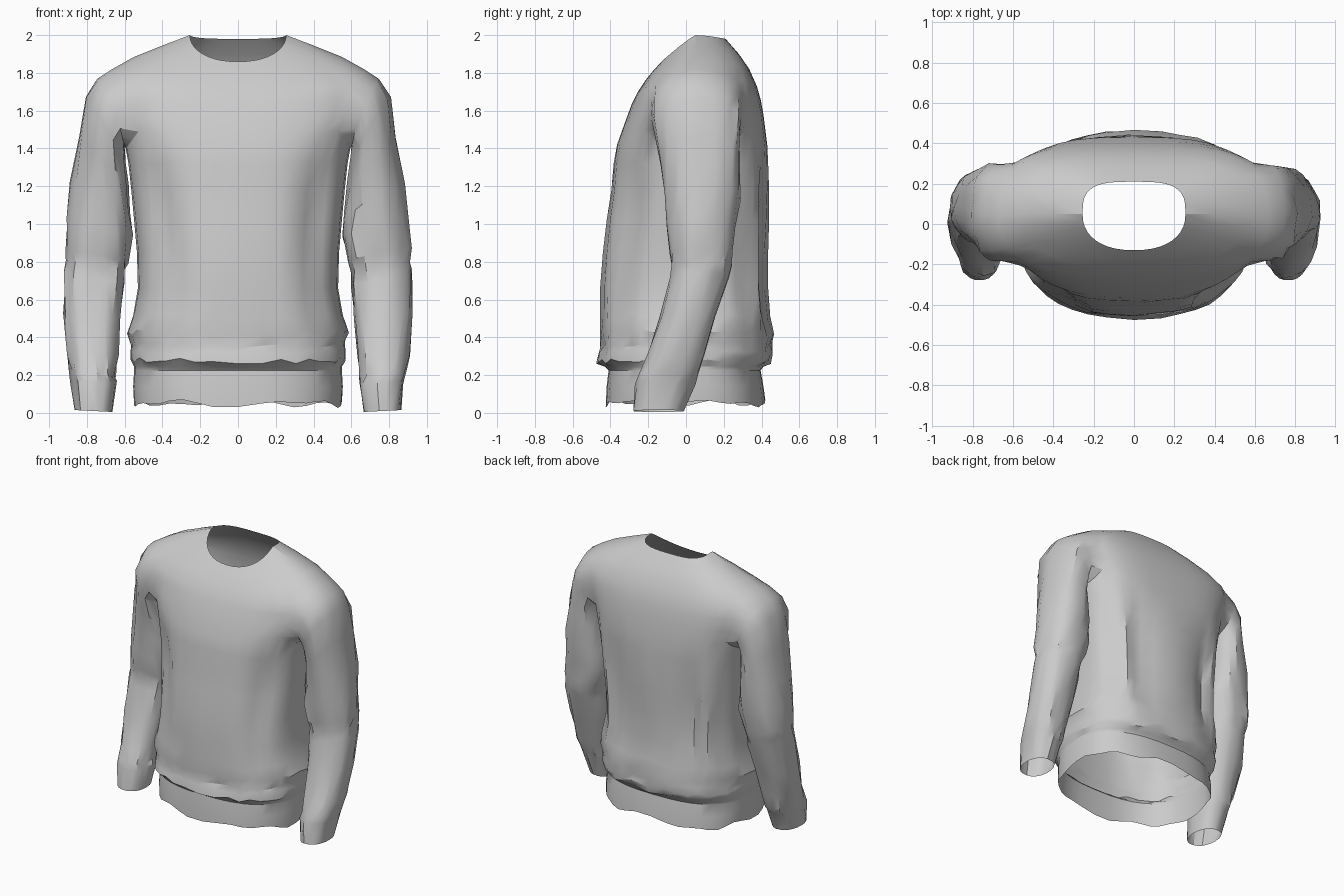
import bpy, bmesh, math, random

if "Cube" in bpy.data.objects:
    bpy.data.objects.remove(bpy.data.objects["Cube"])

random.seed(4)
N = 40          # columns around the torso
K = 4           # columns either side of the armhole centre
bm = bmesh.new()

# Torso rows below the armhole: z, half width, front y, back y
LOWER = [
    (0.05, .55, -.425, .42), (0.14, .555, -.42, .41), (0.225, .55, -.41, .395),
    (0.245, .55, -.43, .41), (0.265, .57, -.475, .45), (0.31, .57, -.462, .468),
    (0.345, .565, -.452, .462), (0.41, .587, -.455, .468), (0.50, .555, -.457, .445),
    (0.66, .53, -.455, .435), (0.85, .535, -.44, .435), (1.02, .55, -.42, .44),
    (1.18, .565, -.395, .44), (1.32, .58, -.383, .435), (1.42, .60, -.365, .43),
]
# Yoke rows up to the neck: half width, front y, back y, side z, front z, back z
YOKE = [
    (.66, -.315, .41, 1.57, 1.56, 1.58), (.69, -.285, .395, 1.70, 1.64, 1.66),
    (.68, -.255, .375, 1.82, 1.70, 1.73), (.55, -.215, .335, 1.885, 1.76, 1.82),
    (.40, -.175, .28, 1.945, 1.81, 1.90), (.255, -.13, .21, 2.0, 1.86, 1.98),
]
rows = [(w, f, b, z, z, z) for z, w, f, b in LOWER] + YOKE
ARM_LO, ARM_HI = len(LOWER) - 1, len(LOWER) + 2


def torso_point(i, j):
    w, f, b, zs, zf, zb = rows[i]
    a = 2 * math.pi * j / N
    c, s = math.cos(a), math.sin(a)
    yc = .05 if i > ARM_HI else .02
    p = .78 if s < 0 or i < 8 else .62
    if i == len(rows) - 1 and s < 0:
        p = .88
    depth, zm = (b - yc, zb) if s > 0 else (yc - f, zf)
    x = w * math.copysign(abs(c) ** p, c)
    y = yc + depth * math.copysign(abs(s) ** p, s)
    z = zs + (zm - zs) * abs(s)
    # drape folds fanning down from the armpits
    if .3 < z < 1.4:
        env = math.sin(math.pi * (z - .3) / 1.1)
        side = min(1, 2.2 * abs(c)) * abs(s) * (1.3 if s > 0 else .7)
        k = 1 - .065 * env * side * (1 + math.cos(9 * a + 1.3 * z))
        if s < 0:   # hollow beside the chest panel
            k -= .13 * math.exp(-((abs(c) - .74) / .17) ** 2 - ((z - 1.1) / .28) ** 2)
        x, y = x * (1 + (k - 1) * .25), y * k
    # raised armhole corners
    if i == ARM_LO:
        z += .10 * max(0, 1 - abs(abs(s) - .588) / .35)
    # bunched roll above the hem band, and the uneven hem edge
    if 4 <= i <= 8:
        z += random.uniform(-.015, .015) + .02 * abs(c)
        y *= 1 + random.uniform(-.025, .01)
    if i == 0:
        z += .012 * math.sin(9 * a + 1) + .012 * math.sin(5 * a)
    return x, y, z


def bridge(r0, r1):
    n = len(r0)
    for j in range(n):
        bm.faces.new((r0[j], r0[(j + 1) % n], r1[(j + 1) % n], r1[j]))


# Torso shell with the two armholes left open
grid = [[bm.verts.new(torso_point(i, j)) for j in range(N)] for i in range(len(rows))]
for i in range(len(rows) - 1):
    for j in range(N):
        near = min((j + .5) % (N / 2), N / 2 - (j + .5) % (N / 2))
        if ARM_LO <= i < ARM_HI and near < K:
            continue
        n = (j + 1) % N
        bm.faces.new((grid[i][j], grid[i][n], grid[i + 1][n], grid[i + 1][j]))

# Sleeve rings: outer x, outer z, inner x, inner z, front y, back y
SLEEVE = [
    (.75, 1.785, .60, 1.42, -.19, .30), (.80, 1.67, .60, 1.35, -.18, .295),
    (.842, 1.46, .585, 1.22, -.14, .29), (.88, 1.22, .565, 1.06, -.11, .28),
    (.905, 1.03, .555, .94, -.10, .265), (.918, .87, .585, .80, -.09, .25),
    (.908, .81, .60, .75, -.08, .235), (.92, .75, .60, .68, -.09, .22),
    (.918, .52, .62, .50, -.135, .165), (.905, .30, .635, .30, -.205, .10),
    (.888, .21, .65, .20, -.25, .07), (.88, .16, .648, .16, -.265, .045),
    (.865, .015, .665, .005, -.28, -.01),
]

# Sleeves grown out of the armhole loops, mirrored left and right
seam = []
for side in (1, -1):
    def col(k):
        return k % N if side > 0 else (N // 2 - k) % N
    span = range(-K, K + 1)
    mid_rows = range(ARM_LO + 1, ARM_HI)
    loop = [grid[ARM_LO][col(k)] for k in span]
    loop += [grid[i][col(K)] for i in mid_rows]
    loop += [grid[ARM_HI][col(k)] for k in reversed(span)]
    loop += [grid[i][col(-K)] for i in reversed(mid_rows)]
    n = len(loop)
    prev = loop
    seam += loop
    for r, (xo, zo, xi, zi, f, b) in enumerate(SLEEVE):
        ring = []
        for j in range(n):
            t = 2 * math.pi * (j - K) / n
            c, s = -math.cos(t), math.sin(t)
            c = math.copysign(abs(c) ** .9, c)
            s = math.copysign(abs(s) ** .9, s)
            jit = 0 if r in (0, len(SLEEVE) - 1) else .011
            x = (xo + xi) / 2 + c * (xo - xi) / 2 + random.uniform(-jit, jit)
            y = (f + b) / 2 + s * (b - f) / 2 + random.uniform(-jit, jit)
            z = (zo + zi) / 2 + c * (zo - zi) / 2 + random.uniform(-jit, jit)
            ring.append(bm.verts.new((side * x, y, z)))
        bridge(prev, ring)
        prev = ring
        if r == 0:
            seam += ring

# Clean up, relax the armhole seams and shade
bmesh.ops.delete(bm, geom=[v for v in bm.verts if not v.link_faces], context='VERTS')
for _ in range(2):
    bmesh.ops.smooth_vert(bm, verts=seam, factor=.4,
                          use_axis_x=True, use_axis_y=True, use_axis_z=True)
bmesh.ops.recalc_face_normals(bm, faces=bm.faces)
mesh = bpy.data.meshes.new("sweater")
bm.to_mesh(mesh)
bm.free()
sweater = bpy.data.objects.new("sweater", mesh)
bpy.context.collection.objects.link(sweater)
bpy.context.view_layer.objects.active = sweater
sweater.select_set(True)
bpy.ops.object.shade_smooth_by_angle(angle=math.radians(30))
